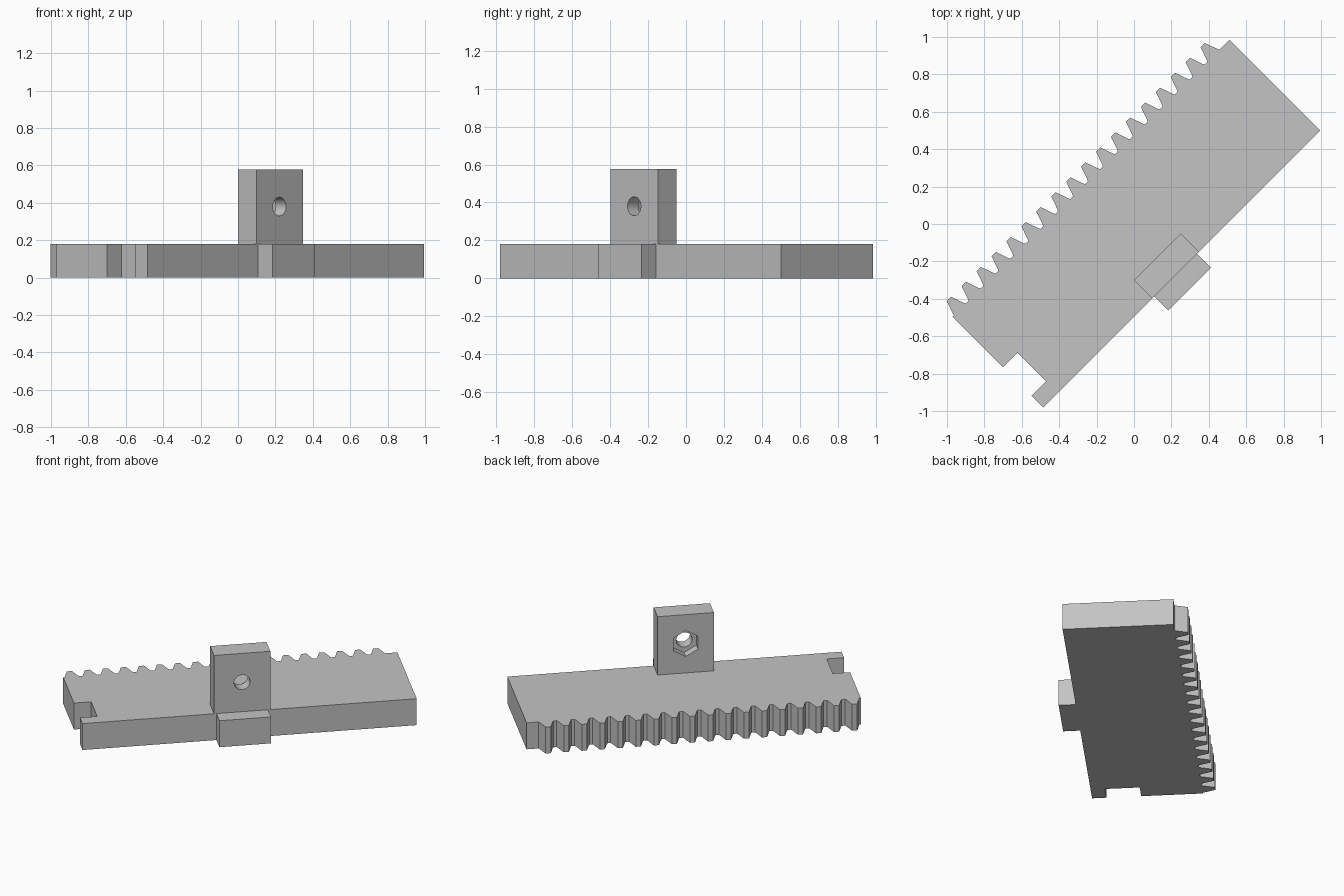
import bpy, bmesh
from math import sin, cos, pi, radians

cube = bpy.data.objects.get("Cube")
if cube:
    bpy.data.objects.remove(cube, do_unlink=True)

grey = bpy.data.materials.new("plain grey")
grey.use_nodes = True
GREY = (0.55, 0.55, 0.55, 1)
grey.diffuse_color = GREY
grey.node_tree.nodes["Principled BSDF"].inputs["Base Color"].default_value = GREY


def prism(name, outline, low, high, along_y=False):
    """Extrude an outline along z, or along y when it is given as (x, z)."""
    bm = bmesh.new()
    place = (lambda a, b, d: (a, d, b)) if along_y else (lambda a, b, d: (a, b, d))
    face = bm.faces.new([bm.verts.new(place(a, b, low)) for a, b in outline])
    moved = bmesh.ops.extrude_face_region(bm, geom=[face])["geom"]
    shift = place(0, 0, high - low)
    bmesh.ops.translate(bm, vec=shift, verts=[v for v in moved if isinstance(v, bmesh.types.BMVert)])
    bmesh.ops.recalc_face_normals(bm, faces=bm.faces)
    mesh = bpy.data.meshes.new(name)
    bm.to_mesh(mesh)
    bm.free()
    mesh.materials.append(grey)
    obj = bpy.data.objects.new(name, mesh)
    obj.rotation_euler.z = radians(45)  # the whole part lies diagonally
    bpy.context.collection.objects.link(obj)
    return obj


def rect(x0, x1, y0, y1):
    return [(x0, y0), (x1, y0), (x1, y1), (x0, y1)]


def ring(cx, cz, radius, sides):
    return [(cx + radius * sin(2 * pi * i / sides), cz + radius * cos(2 * pi * i / sides))
            for i in range(sides)]


THICK = 0.18
LEFT, RIGHT = -1.036, 1.058
FRONT, ROOT, TIP = -0.35, 0.336, 0.417

# Rack plate: notched at one end, toothed along the back
outline = [(LEFT, FRONT), (RIGHT, FRONT), (RIGHT, ROOT)]
tooth = [(0.046, ROOT), (0.041, ROOT + 0.009), (0.016, TIP),
         (-0.016, TIP), (-0.041, ROOT + 0.009), (-0.046, ROOT)]
for i in reversed(range(18)):
    centre = -0.983 + i * 0.1129
    outline += [(max(centre + dx, LEFT + 0.01), y) for dx, y in tooth]
outline += [(LEFT, ROOT), (LEFT, -0.046), (-0.928, -0.046), (-0.928, -0.262), (LEFT, -0.262)]
prism("rack_plate", outline, 0, THICK)

# Side block on the front edge
prism("side_block", rect(-0.197, 0.126, -0.456, FRONT), 0, THICK)

# Upright tab with a bolt hole and a hexagonal nut pocket behind it
tab = prism("upright_tab", rect(-0.212, 0.141, FRONT, -0.212), THICK, 0.577)
HOLE = (-0.036, 0.38)
cutters = [prism("bolt_hole_cutter", ring(*HOLE, 0.05, 32), -0.5, 0, True),
           prism("nut_pocket_cutter", ring(*HOLE, 0.088, 6), -0.27, 0, True)]
bpy.context.view_layer.objects.active = tab
for cutter in cutters:
    mod = tab.modifiers.new(cutter.name, "BOOLEAN")
    mod.operation = "DIFFERENCE"
    mod.solver = "EXACT"
    mod.object = cutter
    bpy.ops.object.modifier_apply(modifier=mod.name)
    bpy.data.objects.remove(cutter, do_unlink=True)

# Smooth the round hole, keep every corner crisp
bpy.ops.object.select_all(action="DESELECT")
tab.select_set(True)
bpy.ops.object.shade_smooth_by_angle(angle=radians(30))
